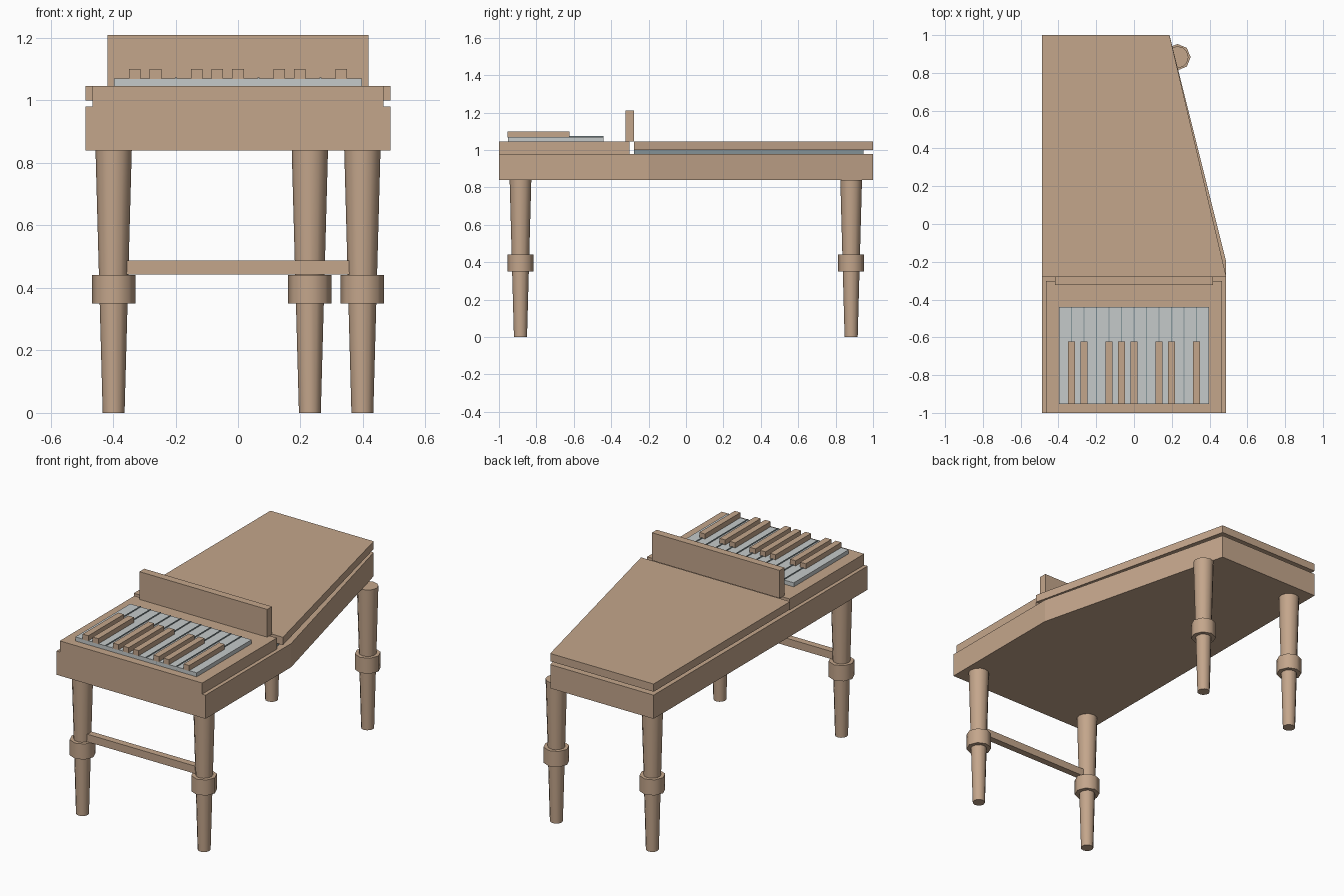
import bpy, bmesh, math

if "Cube" in bpy.data.objects:
    bpy.data.objects.remove(bpy.data.objects["Cube"])


def material(name, rgb):
    m = bpy.data.materials.new(name)
    m.diffuse_color = (*rgb, 1)
    m.use_nodes = True
    m.node_tree.nodes["Principled BSDF"].inputs["Base Color"].default_value = m.diffuse_color
    return m


WOOD = material("tan_wood", (0.55, 0.38, 0.26))
IVORY = material("pale_grey", (0.56, 0.59, 0.59))
SLATE = material("slate_grey", (0.25, 0.32, 0.34))


def finish(name, bm, mat):
    bmesh.ops.recalc_face_normals(bm, faces=bm.faces)
    mesh = bpy.data.meshes.new(name)
    bm.to_mesh(mesh)
    bm.free()
    mesh.materials.append(mat)
    ob = bpy.data.objects.new(name, mesh)
    bpy.context.collection.objects.link(ob)
    return ob


def slab(name, outline, z0, z1, mat):
    """Extrude a flat outline from z0 up to z1."""
    bm = bmesh.new()
    face = bm.faces.new([bm.verts.new((x, y, z0)) for x, y in outline])
    top = bmesh.ops.extrude_face_region(bm, geom=[face])["geom"]
    bmesh.ops.translate(bm, vec=(0, 0, z1 - z0),
                        verts=[v for v in top if isinstance(v, bmesh.types.BMVert)])
    return finish(name, bm, mat)


def box(name, x0, x1, y0, y1, z0, z1, mat):
    return slab(name, [(x0, y0), (x1, y0), (x1, y1), (x0, y1)], z0, z1, mat)


def cone(name, x, y, z0, z1, r0, r1, sides):
    bm = bmesh.new()
    bmesh.ops.create_cone(bm, cap_ends=True, segments=sides,
                          radius1=r0, radius2=r1, depth=z1 - z0)
    # put a corner on the +x axis
    top = max(bm.verts, key=lambda v: v.co.x)
    turn = math.atan2(top.co.y, top.co.x)
    for v in bm.verts:
        a = math.atan2(v.co.y, v.co.x) - turn
        r = math.hypot(v.co.x, v.co.y)
        v.co = (x + r * math.cos(a), y + r * math.sin(a), v.co.z + (z0 + z1) / 2)
    ob = finish(name, bm, WOOD)
    bpy.ops.object.select_all(action='DESELECT')
    ob.select_set(True)
    bpy.context.view_layer.objects.active = ob
    bpy.ops.object.shade_smooth_by_angle(angle=math.radians(60))


# body: tapering case, soundboard in the gap, and overhanging lid
slab("case", [(-0.488, -1), (0.488, -1), (0.488, -0.2), (0.188, 1), (-0.488, 1)],
     0.84, 0.98, WOOD)
slab("soundboard", [(-0.45, -0.277), (0.45, -0.277), (0.16, 0.95), (-0.45, 0.95)],
     0.98, 1.0, SLATE)
slab("lid", [(-0.488, -0.277), (0.488, -0.277), (0.188, 1), (-0.488, 1)],
     1.0, 1.046, WOOD)
box("key_bed", -0.466, 0.466, -1, -0.302, 0.98, 1.046, WOOD)
box("music_desk", -0.418, 0.418, -0.324, -0.279, 1.046, 1.21, WOOD)

# keyboard: pale keys, dark dividers and raised keys
PITCH = 0.066
box("keys", -0.397, 0.397, -0.953, -0.44, 1.046, 1.07, IVORY)
for i in range(-5, 6):
    x = i * PITCH
    box("key_divider", x - 0.003, x + 0.003, -0.953, -0.44, 1.05, 1.074, SLATE)
for i in (-5, -4, -2, -1, 0, 2, 3, 5):
    x = i * PITCH
    box("raised_key", x - 0.0185, x + 0.0185, -0.954, -0.622, 1.068, 1.1, WOOD)

# tapered legs with collars, joined by a front rail
for x, y in ((-0.398, -0.885), (0.398, -0.885), (-0.398, 0.883), (0.23, 0.883)):
    cone("leg", x, y, 0, 0.84, 0.035, 0.058, 12)
    cone("leg_collar", x, y, 0.35, 0.442, 0.07, 0.07, 8)
box("front_rail", -0.36, 0.36, -0.905, -0.865, 0.443, 0.488, WOOD)
